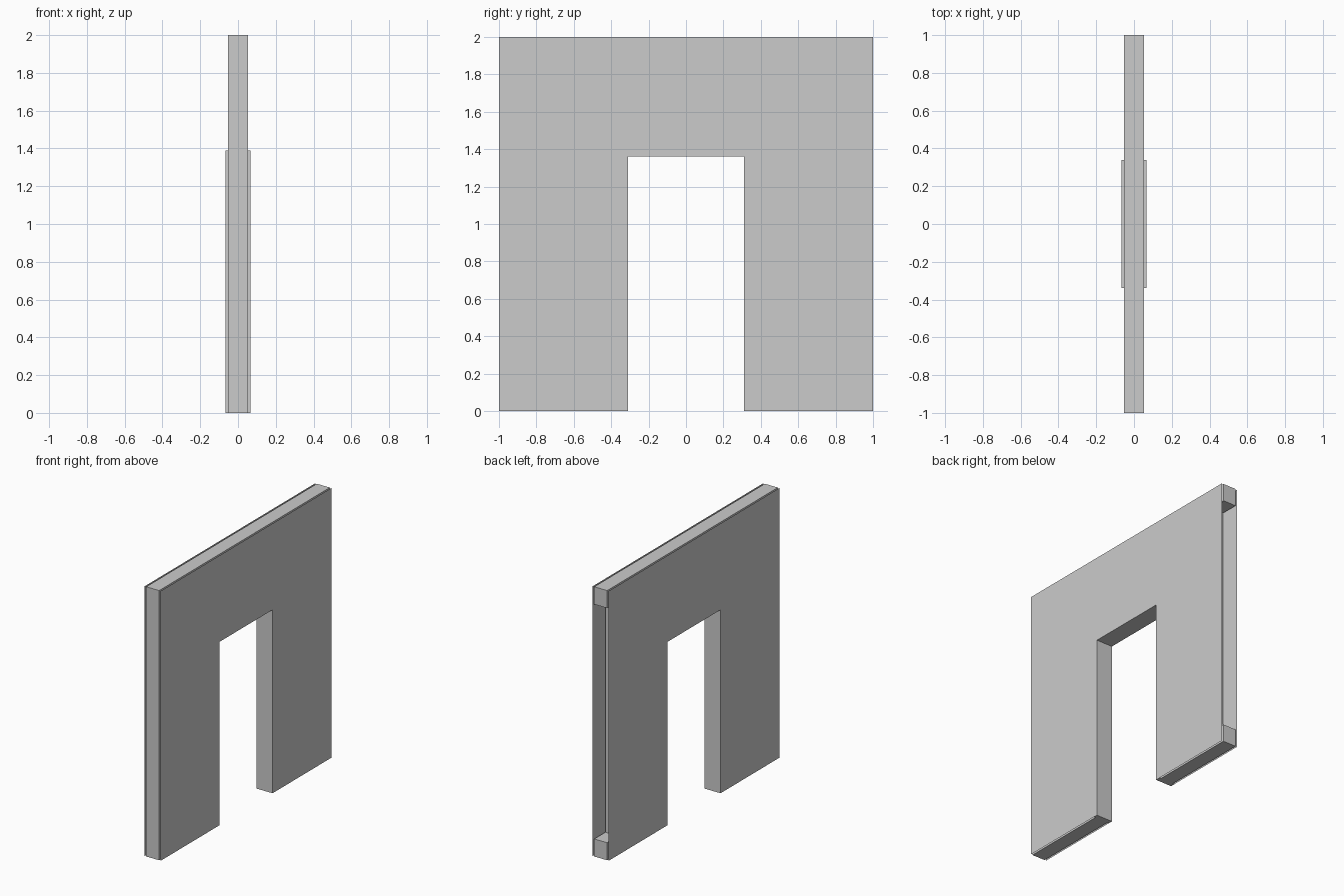
import bpy, bmesh

if "Cube" in bpy.data.objects:
    bpy.data.objects.remove(bpy.data.objects["Cube"])

HALF_T = 0.066      # half wall thickness, to the sheet faces
HALF_F = 0.053      # half depth of the timber frame
STUD = 0.13         # timber width
OPEN_Y, OPEN_Z = 0.31, 1.36
LINING = 0.03


def finish(name, bm):
    mesh = bpy.data.meshes.new(name)
    bm.to_mesh(mesh)
    bm.free()
    obj = bpy.data.objects.new(name, mesh)
    bpy.context.collection.objects.link(obj)
    return obj


def arch(name, x, outer_y, outer_z, depth=0.0):
    """Doorway-shaped profile in the YZ plane, optionally extruded along +x."""
    pts = [(-outer_y, 0), (-OPEN_Y, 0), (-OPEN_Y, OPEN_Z), (OPEN_Y, OPEN_Z),
           (OPEN_Y, 0), (outer_y, 0), (outer_y, outer_z), (-outer_y, outer_z)]
    bm = bmesh.new()
    face = bm.faces.new([bm.verts.new((x, y, z)) for y, z in pts])
    if depth:
        ext = bmesh.ops.extrude_face_region(bm, geom=[face])
        moved = [v for v in ext["geom"] if isinstance(v, bmesh.types.BMVert)]
        bmesh.ops.translate(bm, vec=(depth, 0, 0), verts=moved)
        bmesh.ops.recalc_face_normals(bm, faces=bm.faces)
    elif x < 0:
        bmesh.ops.reverse_faces(bm, faces=bm.faces)
    return finish(name, bm)


def timber(name, y0, y1, z0, z1):
    """Frame member centred in the wall."""
    bm = bmesh.new()
    bmesh.ops.create_cube(bm, size=1)
    bmesh.ops.scale(bm, vec=(2 * HALF_F, y1 - y0, z1 - z0), verts=bm.verts)
    bmesh.ops.translate(bm, vec=(0, (y0 + y1) / 2, (z0 + z1) / 2), verts=bm.verts)
    return finish(name, bm)


# Thin wall sheets on both sides
arch("wall_sheet_left", -HALF_T, 1, 2)
arch("wall_sheet_right", HALF_T, 1, 2)

# Door lining across the full wall thickness
lin_y, lin_z = OPEN_Y + LINING, OPEN_Z + LINING
arch("door_lining", -HALF_T + 0.0003, lin_y, lin_z, 2 * HALF_T - 0.0006)

# Plates: one along the top, one at the foot of each side
timber("top_plate", -1 + STUD, 1, 2 - STUD, 2)
timber("bottom_plate_front", -1 + STUD, -lin_y, 0, STUD)
timber("bottom_plate_back", lin_y, 1, 0, STUD)

# Full-height end stud at the front, recessed stud at the back
timber("end_stud_front", -1, -1 + STUD, 0, 2)
timber("end_stud_back", 1 - 2 * STUD, 1 - STUD, STUD, 2 - STUD)

# Studs and header framing the doorway
for side, y0 in (("front", -lin_y - STUD), ("back", lin_y)):
    timber("door_stud_" + side, y0, y0 + STUD, STUD, 2 - STUD)
timber("door_header", -lin_y, lin_y, lin_z, lin_z + STUD)
